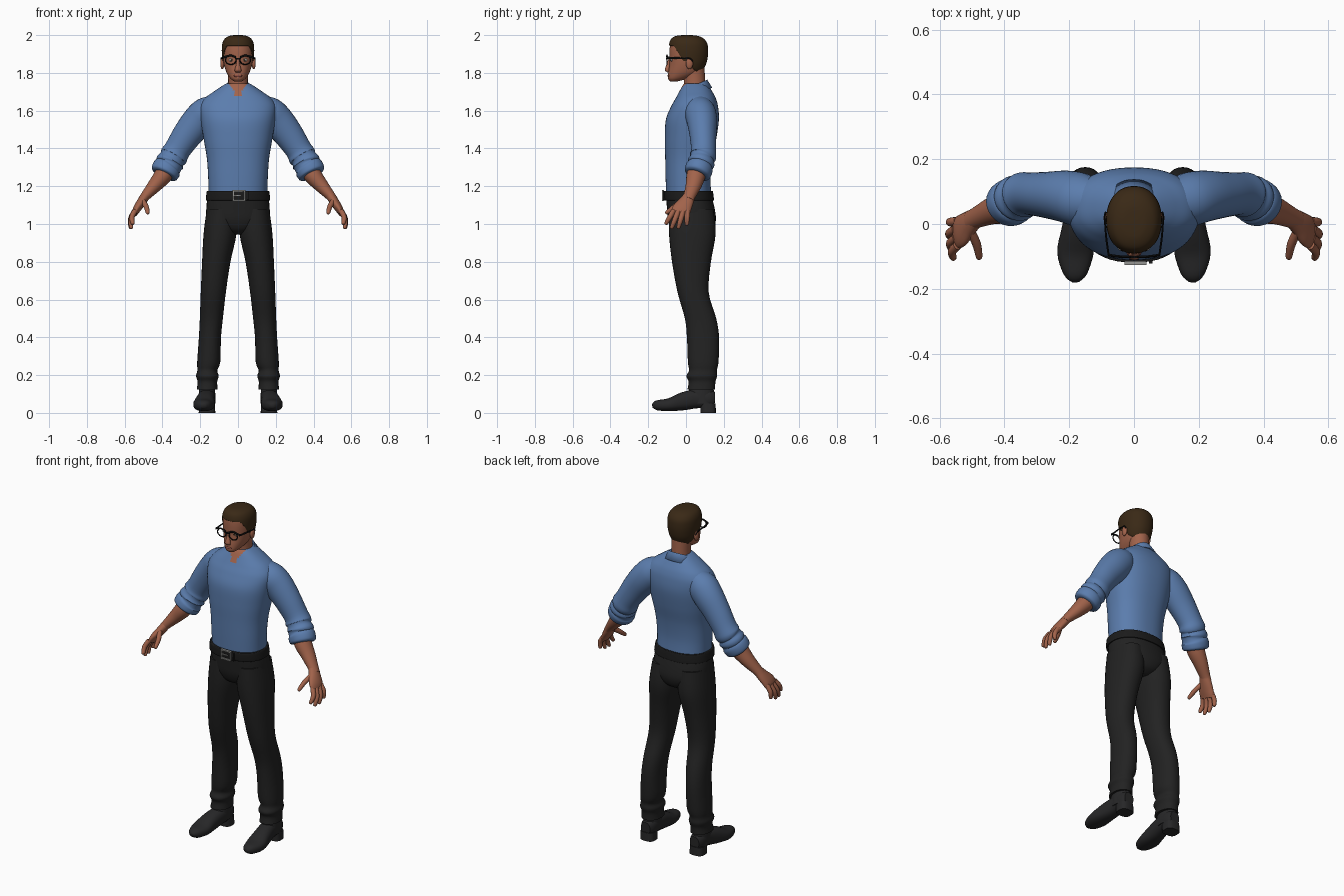
import bpy, bmesh, math
from mathutils import Vector, Matrix

default_cube = bpy.data.objects.get("Cube")
if default_cube:
    bpy.data.objects.remove(default_cube, do_unlink=True)

X, Y, Z = Vector((1, 0, 0)), Vector((0, 1, 0)), Vector((0, 0, 1))


def material(name, *rgb):
    mat = bpy.data.materials.new(name)
    mat.use_nodes = True
    mat.diffuse_color = (*rgb, 1)
    shader = next(n for n in mat.node_tree.nodes if n.type == 'BSDF_PRINCIPLED')
    shader.inputs["Base Color"].default_value = (*rgb, 1)
    return mat


skin = material("brown skin", .36, .125, .07)
lip_brown = material("lip brown", .25, .07, .05)
shirt_blue = material("shirt blue", .105, .205, .42)
trouser_black = material("trouser black", .016, .016, .016)
shoe_black = material("shoe black", .02, .02, .021)
belt_black = material("belt black", .011, .011, .011)
hair_brown = material("hair brown", .042, .022, .008)
frame_black = material("frame black", .004, .004, .004)
buckle_grey = material("buckle grey", .3, .3, .29)
eye_white = material("eye white", .6, .57, .54)


def finish(name, bm, mat, mirror=False, angle=50):
    """Turn a bmesh into a smooth object, mirrored across x if asked."""
    bmesh.ops.recalc_face_normals(bm, faces=bm.faces[:])
    mesh = bpy.data.meshes.new(name)
    bm.to_mesh(mesh)
    bm.free()
    mesh.shade_smooth()
    mesh.set_sharp_from_angle(angle=math.radians(angle))
    mesh.materials.append(mat)
    obj = bpy.data.objects.new(name, mesh)
    bpy.context.collection.objects.link(obj)
    if mirror:
        obj.modifiers.new("Mirror", 'MIRROR').use_mirror_merge = False
    return obj


def spline(rows, steps):
    """Pass a smooth curve through rows of (x, y, z, radius, radius)."""
    out = []
    last = len(rows) - 1
    for i in range(last):
        p, q, r, s = (rows[max(0, min(last, i + k))] for k in (-1, 0, 1, 2))
        for j in range(steps):
            t = j / steps
            out.append([b + .5 * t * (c - a + t * (2 * a - 5 * b + 4 * c - d
                        + t * (3 * (b - c) + d - a)))
                        for a, b, c, d in zip(p, q, r, s)])
    return out + [list(rows[-1])]


def loft_mesh(rows, ref=X, axis=None, sides=24, steps=4, power=2):
    """Skin rounded cross-sections along a path; axis fixes their direction."""
    path = spline(rows, steps)
    bm = bmesh.new()
    rings = []
    for i, (x, y, z, a, b) in enumerate(path):
        ahead, behind = path[min(i + 1, len(path) - 1)], path[max(i - 1, 0)]
        along = axis or (Vector(ahead[:3]) - Vector(behind[:3])).normalized()
        u = (ref - along * ref.dot(along)).normalized()
        v = along.cross(u)
        ring = []
        for k in range(sides):
            turn = math.tau * k / sides
            c, s = (math.copysign(abs(f) ** (2 / power), f)
                    for f in (math.cos(turn), math.sin(turn)))
            ring.append(bm.verts.new(Vector((x, y, z)) + u * a * c + v * b * s))
        rings.append(ring)
    for low, high in zip(rings, rings[1:]):
        for k in range(sides):
            m = (k + 1) % sides
            bm.faces.new((low[k], low[m], high[m], high[k]))
    bm.faces.new(rings[0])
    bm.faces.new(rings[-1])
    return bm


def loft(name, rows, mat, mirror=False, **options):
    return finish(name, loft_mesh(rows, **options), mat, mirror)


def body(*rows, x=0):
    """Rows of height, half width, front y and back y become level sections."""
    return [(x, (f + b) / 2, z, w, (b - f) / 2) for z, w, f, b in rows]


def solid(name, centre, size, mat, mirror=False, ball=True):
    bm = bmesh.new()
    place = Matrix.Translation(centre) @ Matrix.Diagonal((*size, 1))
    if ball:
        bmesh.ops.create_uvsphere(bm, u_segments=20, v_segments=12, radius=1, matrix=place)
    else:
        bmesh.ops.create_cube(bm, size=2, matrix=place)
    return finish(name, bm, mat, mirror)


# Shirt body, with the open neck coloured as skin
shirt = loft("shirt_body", body(
    (1.16, .155, -.105, .133), (1.25, .158, -.108, .13), (1.35, .165, -.11, .14),
    (1.45, .182, -.112, .16), (1.55, .198, -.107, .174), (1.62, .202, -.08, .17),
    (1.665, .176, -.055, .158), (1.7, .13, -.036, .14), (1.73, .085, -.02, .12),
    (1.745, .06, -.008, .1)), shirt_blue, axis=Z, sides=64, steps=6, power=2.3)
shirt.data.materials.append(skin)
for face in shirt.data.polygons:
    c = face.center
    if c.y < .02 and abs(c.x) < (c.z - 1.66) * .55:
        face.material_index = 1

# Folded collar, open at the front with pointed ends
bm = bmesh.new()
strips = []
count = 40
for i in range(count + 1):
    turn = math.radians(18 + 324 * i / count)
    s, c = math.sin(turn), -math.cos(turn)
    point = max(0, 1 - min(i, count - i) / 7)
    top = 1.73 + .03 * c
    strips.append([bm.verts.new(p) for p in (
        (.06 * s, .045 + .064 * c, top - .03),
        (.064 * s, .045 + .068 * c, top),
        ((.092 + .03 * point) * s, .047 + (.088 + .012 * point) * c, top - .04 - .018 * point))])
for a, b in zip(strips, strips[1:]):
    for k in range(2):
        bm.faces.new((a[k], b[k], b[k + 1], a[k + 1]))
collar = finish("collar", bm, shirt_blue)
thick = collar.modifiers.new("Thickness", 'SOLIDIFY')
thick.thickness, thick.offset = .008, 0

# Sleeves with rolled folds near the elbow
loft("sleeves", [
    (.1, .07, 1.635, .06, .055), (.16, .074, 1.593, .082, .084), (.21, .085, 1.545, .08, .086),
    (.27, .09, 1.47, .071, .078), (.32, .093, 1.395, .066, .07), (.34, .09, 1.36, .07, .075),
    (.349, .085, 1.345, .064, .068), (.36, .08, 1.325, .072, .076), (.366, .075, 1.31, .066, .069),
    (.376, .07, 1.295, .073, .077), (.39, .06, 1.268, .07, .074), (.394, .057, 1.26, .056, .058)],
    shirt_blue, mirror=True, ref=Y, sides=32)

# Forearms, palms and digits
loft("forearms", [
    (.37, .065, 1.3, .05, .05), (.4, .052, 1.253, .05, .047), (.44, .04, 1.205, .042, .038),
    (.49, .018, 1.148, .032, .026), (.505, .01, 1.128, .033, .024)], skin, mirror=True, ref=Y)
loft("palms", [
    (.488, .018, 1.15, .03, .024), (.512, 0, 1.115, .04, .024), (.535, -.022, 1.08, .05, .021),
    (.548, -.032, 1.053, .046, .014)], skin, mirror=True, ref=Y)
digits = {
    "index": ((.545, -.066, 1.07), (.555, -.108, .998)),
    "middle": ((.548, -.042, 1.065), (.563, -.078, .975)),
    "ring": ((.55, -.016, 1.065), (.566, -.042, .975)),
    "little": ((.545, .008, 1.07), (.566, .004, .992)),
    "thumb": ((.503, -.025, 1.12), (.478, -.108, 1.055))}
for label, (base, tip) in digits.items():
    base, tip = Vector(base), Vector(tip)
    bulge = X * (-.006 if label == "thumb" else .012)
    rows = []
    for t, r in ((0, .014), (.45, .0135), (.85, .011), (.97, .008), (1, .003)):
        rows.append((*(base.lerp(tip, t) + bulge * math.sin(math.pi * t)), r, r))
    loft(label + "_digits", rows, skin, mirror=True, ref=Y, sides=12)

# Trousers: seat and two legs with creased hems
loft("trouser_seat", body(
    (.945, .05, -.03, .1), (.97, .1, -.07, .14), (1.02, .16, -.092, .158), (1.08, .168, -.1, .152),
    (1.15, .16, -.107, .135)), trouser_black, axis=Z, sides=32, power=2.3)


def limb(*rows):
    """Rows of height, inner x, outer x, front y and back y."""
    return [((i + o) / 2, (f + b) / 2, z, (o - i) / 2, (b - f) / 2) for z, i, o, f, b in rows]


loft("trouser_legs", limb(
    (1.08, .01, .165, -.09, .145), (.95, .008, .182, -.09, .157), (.8, .04, .19, -.074, .132),
    (.64, .064, .197, -.045, .12), (.5, .08, .202, -.006, .16), (.4, .09, .207, .005, .175),
    (.27, .094, .216, .01, .172), (.225, .11, .215, .016, .163), (.195, .102, .222, .002, .165),
    (.165, .11, .214, .014, .156), (.125, .108, .218, .008, .154)),
    trouser_black, mirror=True, axis=Z, sides=32, power=2.2)

# Belt and buckle
loft("belt", body((1.125, .167, -.113, .146), (1.13, .17, -.117, .148), (1.17, .166, -.119, .143),
                  (1.176, .162, -.114, .14)), belt_black, axis=Z, sides=48, power=2.3)
for side in (-1, 1):
    solid("buckle_rail", (.005, -.121, 1.15 + .025 * side), (.034, .005, .004), buckle_grey, ball=False)
    solid("buckle_post", (.005 + .03 * side, -.121, 1.15), (.004, .005, .028), buckle_grey, ball=False)
solid("buckle_prong", (-.005, -.123, 1.15), (.022, .003, .003), buckle_grey, ball=False)
solid("belt_loop", (.052, -.116, 1.15), (.005, .006, .024), belt_black, ball=False)

# Shoes with ankles and block heels
loft("shoe_uppers", [
    (.18, -.178, .036, .012, .01), (.181, -.155, .04, .036, .026), (.181, -.09, .043, .056, .034),
    (.174, -.02, .06, .05, .047), (.165, .05, .074, .045, .05), (.163, .12, .075, .043, .048),
    (.163, .153, .074, .03, .036)], shoe_black, mirror=True, power=2.4)
loft("shoe_ankles", limb((.05, .118, .21, .02, .15), (.1, .12, .208, .012, .148),
                         (.16, .125, .203, .03, .145)), shoe_black, mirror=True, axis=Z)
loft("shoe_heels", limb((0, .12, .208, .078, .158), (.05, .122, .206, .075, .157)),
     shoe_black, mirror=True, axis=Z, steps=1, power=3)

# Neck and head
loft("neck", [(0, .048, 1.68, .062, .058), (0, .046, 1.74, .052, .056), (0, .04, 1.83, .055, .058)],
     skin, axis=Z)
skull = body(
    (1.755, .02, -.083, -.045), (1.77, .04, -.095, .01), (1.8, .06, -.094, .075),
    (1.84, .073, -.088, .1), (1.88, .079, -.087, .11), (1.92, .081, -.087, .112),
    (1.955, .077, -.083, .106), (1.98, .062, -.07, .085), (1.993, .035, -.042, .052),
    (1.996, .008, -.005, .012))
loft("head", skull, skin, axis=Z, sides=40, power=2.15)
solid("ears", (.083, .018, 1.85), (.011, .019, .03), skin, mirror=True)
loft("nose", [(0, -.086, 1.88, .007, .005), (0, -.093, 1.845, .01, .01), (0, -.099, 1.815, .018, .013),
              (0, -.093, 1.803, .013, .006)], skin, axis=Z, sides=16)
solid("lips", (0, -.092, 1.784), (.023, .006, .007), lip_brown)
solid("eyes", (.034, -.077, 1.868), (.015, .006, .008), eye_white, mirror=True)
solid("irises", (.034, -.0815, 1.868), (.006, .003, .006), hair_brown, mirror=True)

# Short hair: a shell over the skull trimmed along a hairline
line = [(-.2, 1.945), (-.065, 1.945), (-.04, 1.905), (-.015, 1.862), (.012, 1.862),
        (.035, 1.825), (.06, 1.8), (.2, 1.8)]


def hairline(y):
    for (a, low), (b, high) in zip(line, line[1:]):
        if a <= y <= b:
            return low + (high - low) * (y - a) / (b - a)


bm = loft_mesh([(x, y, z + .004, a + .005, b + .005) for x, y, z, a, b in skull],
               axis=Z, sides=72, steps=8, power=2.15)
bare = [f for f in bm.faces if all(v.co.z < hairline(v.co.y) for v in f.verts)]
bmesh.ops.delete(bm, geom=bare, context='FACES')
for v in bm.verts:
    v.co.z = max(v.co.z, hairline(v.co.y))
hair = finish("hair", bm, hair_brown, angle=80)
hair.modifiers.new("Thickness", 'SOLIDIFY').thickness = .006

# Glasses: round rims, brow bars, bridge and temples
rim = []
for i in range(25):
    turn = math.tau * i / 24
    rim.append((.038 + .028 * math.cos(turn), -.1, 1.868 + .024 * math.sin(turn), .003, .0035))
loft("glasses_rims", rim, frame_black, mirror=True, ref=Y, sides=8, steps=1)
loft("glasses_brow_bars", [(.012, -.101, 1.883, .004, .005), (.04, -.101, 1.892, .004, .005),
                           (.078, -.096, 1.882, .004, .006)], frame_black, mirror=True, ref=Y, sides=8)
solid("glasses_bridge", (0, -.102, 1.876), (.014, .003, .004), frame_black, ball=False)
loft("glasses_temples", [(.078, -.098, 1.88, .003, .006), (.086, -.04, 1.878, .003, .005),
                         (.09, .02, 1.876, .003, .004), (.088, .035, 1.86, .003, .004)],
     frame_black, mirror=True, sides=8)
